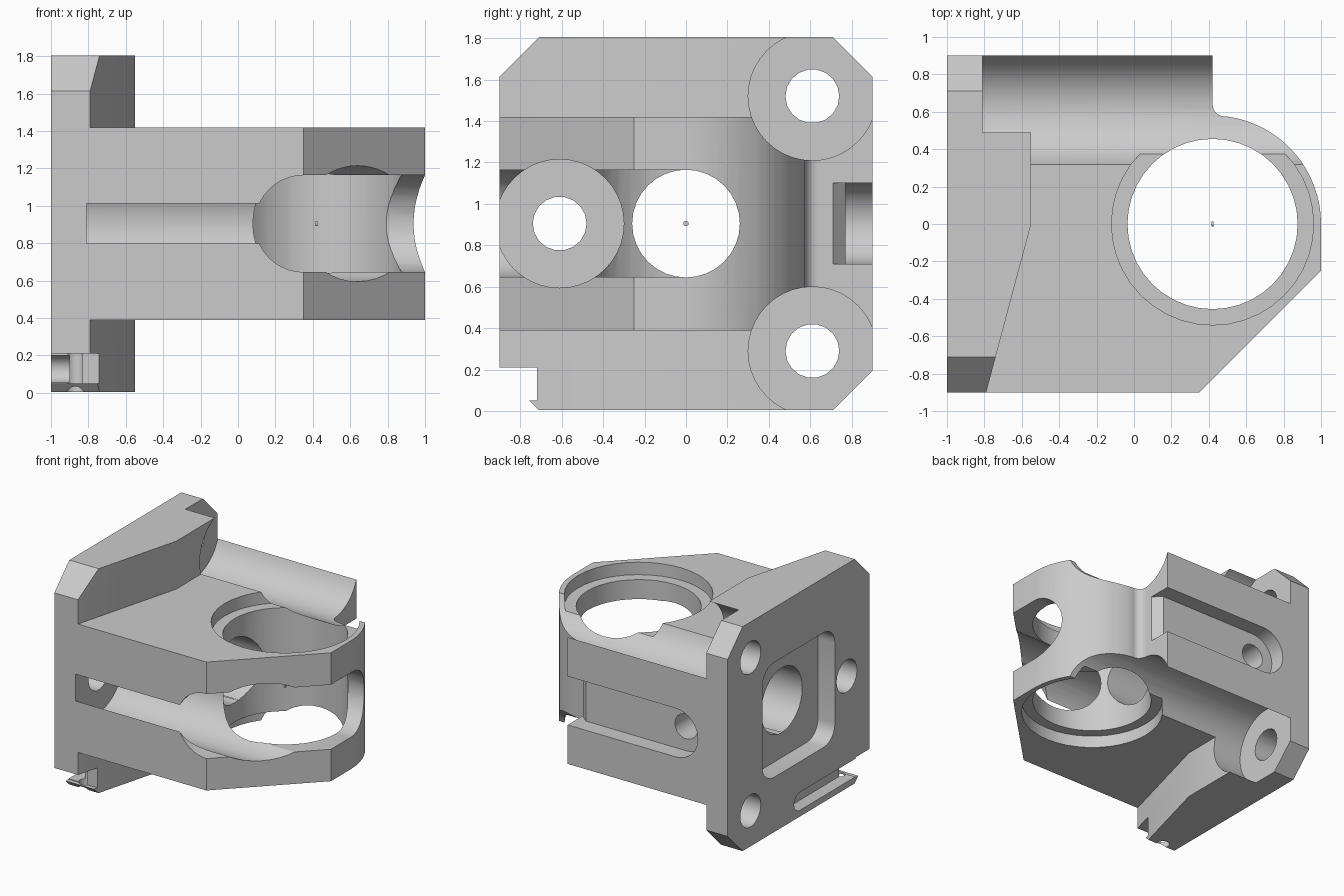
import bpy, bmesh, math
from math import cos, sin, pi

cube = bpy.data.objects.get("Cube")
if cube:
    bpy.data.objects.remove(cube, do_unlink=True)

grey = bpy.data.materials.new("plain_grey")
grey.use_nodes = True
colour = (0.6, 0.6, 0.6, 1)
grey.diffuse_color = colour
grey.node_tree.nodes["Principled BSDF"].inputs["Base Color"].default_value = colour

MID = 0.905          # height of the main axis
BORE_X = 0.42        # centre of the vertical bore


def prism(name, axis, profile, a, b):
    """Extrude a 2D profile along an axis (X uses y,z; Y uses x,z; Z uses x,y)."""
    place = {"X": lambda u, v, w: (w, u, v),
             "Y": lambda u, v, w: (u, w, v),
             "Z": lambda u, v, w: (u, v, w)}[axis]
    bm = bmesh.new()
    low = [bm.verts.new(place(u, v, a)) for u, v in profile]
    high = [bm.verts.new(place(u, v, b)) for u, v in profile]
    bm.faces.new(low)
    bm.faces.new(high)
    n = len(profile)
    for i in range(n):
        j = (i + 1) % n
        bm.faces.new((low[i], low[j], high[j], high[i]))
    bmesh.ops.recalc_face_normals(bm, faces=bm.faces)
    mesh = bpy.data.meshes.new(name)
    bm.to_mesh(mesh)
    bm.free()
    mesh.materials.append(grey)
    ob = bpy.data.objects.new(name, mesh)
    bpy.context.collection.objects.link(ob)
    return ob


def arc(cu, cv, r, start, end, n):
    return [(cu + r * cos(math.radians(start + (end - start) * i / n)),
             cv + r * sin(math.radians(start + (end - start) * i / n)))
            for i in range(n + 1)]


def circle(cu, cv, r, n=32):
    return arc(cu, cv, r, 0, 360, n)[:-1]


def rect(u0, v0, u1, v1):
    return [(u0, v0), (u1, v0), (u1, v1), (u0, v1)]


def combine(target, tool, operation):
    """Apply a boolean and discard the tool."""
    tool.hide_render = True
    bpy.ops.object.select_all(action="DESELECT")
    bpy.context.view_layer.objects.active = target
    target.select_set(True)
    mod = target.modifiers.new("bool", "BOOLEAN")
    mod.operation = operation
    mod.solver = "EXACT"
    mod.object = tool
    bpy.ops.object.modifier_apply(modifier=mod.name)
    bpy.data.objects.remove(tool, do_unlink=True)


# Mounting plate: tapered plan trimmed to a square with chamfered corners
housing = prism("housing", "Z", [(-1, -1), (-0.817, -1), (-0.55, 0),
                                 (-0.55, 1), (-1, 1)], -0.1, 1.9)
c, h = 0.71, 0.9
octagon = [(-c, -h), (c, -h), (h, -c), (h, c), (c, h), (-c, h), (-h, c), (-h, -c)]
combine(housing, prism("outline", "X", [(y, z + MID) for y, z in octagon], -1.0, -0.4),
        "INTERSECT")

# Main block: chamfered front corner, round bore wall, filleted step at the back
plan = [(-0.95, -0.9), (0.35, -0.9), (1, -0.25)]
plan += arc(BORE_X, 0, 0.58, 0, 83, 16)
plan += arc(0.485, 0.64, 0.065, 270, 180, 6)
plan += [(BORE_X, 0.9), (-0.95, 0.9)]
combine(housing, prism("block", "Z", plan, 0.39, 1.42), "UNION")

cutters = []


def cut(axis, profile, a, b):
    cutters.append(prism("cutter", axis, profile, a, b))


# Vertical bore with a shallow seat at both ends
cut("Z", circle(BORE_X, 0, 0.455, 40), 0.1, 1.7)
for a, b in ((0.2, 0.49), (1.32, 1.6)):
    cut("Z", circle(BORE_X, 0, 0.54, 40), a, b)

# Shaft hole and the rounded square recess in the plate
cut("X", circle(0, MID, 0.26), -1.2, 1.2)
corner, inner = 0.14, 0.32
recess = []
for i, (sy, sz) in enumerate(((1, 1), (-1, 1), (-1, -1), (1, -1))):
    recess += arc(sy * inner, MID + sz * inner, corner, 90 * i, 90 * i + 90, 6)
cut("X", recess, -1.2, -0.85)

# Three screw holes with long channels for their heads
for y, z in ((0.61, MID + 0.615), (0.61, MID - 0.615), (-0.61, MID)):
    cut("X", circle(y, z, 0.31, 40), -0.81, 1.3)
    cut("X", circle(y, z, 0.13, 18), -1.2, -0.6)
for z0, z1 in ((1.52, 2.1), (-0.3, 0.29)):
    cut("X", rect(0.61, z0, 1.2, z1), -0.81, 0)

# Front window with a round end
window = [(1.3, MID - 0.259), (1.3, MID + 0.259)]
window += arc(0.35, MID, 0.259, 90, 270, 20)
cut("Y", window, -1.2, 0)

# Back slot with a sloped lead-in and a cross hole
slot = [(0.7, MID - 0.195), (0.7, MID + 0.195)]
slot += arc(-0.54, MID, 0.195, 90, 270, 16)
cut("Y", slot, 0.77, 1.1)
cut("Z", [(0.35, 0.77), (0.43, 0.7), (0.55, 0.7), (0.55, 0.8), (0.35, 0.8)],
    MID - 0.195, MID + 0.195)
cut("Y", circle(-0.54, MID, 0.1, 18), 0, 0.9)

# Lower front notch, side groove and small pin hole
cut("X", rect(-1.2, 0.05, -0.72, 0.21), -1.2, -0.4)
groove = [(-1.2, 0.2), (-1.2, 0.055)] + arc(-0.015, 0.1275, 0.0725, -90, 90, 12)
cut("X", groove, -1.2, -0.9)
cut("Z", circle(-0.87, -0.69, 0.05, 16), -0.2, 0.21)

for tool in cutters:
    combine(housing, tool, "DIFFERENCE")

# Tiny disc on the bore centre
prism("centre_disc", "X", circle(0, MID, 0.013, 12), BORE_X - 0.005, BORE_X + 0.005)

bpy.ops.object.select_all(action="DESELECT")
bpy.context.view_layer.objects.active = housing
housing.select_set(True)
bpy.ops.object.shade_smooth_by_angle(angle=math.radians(30))
